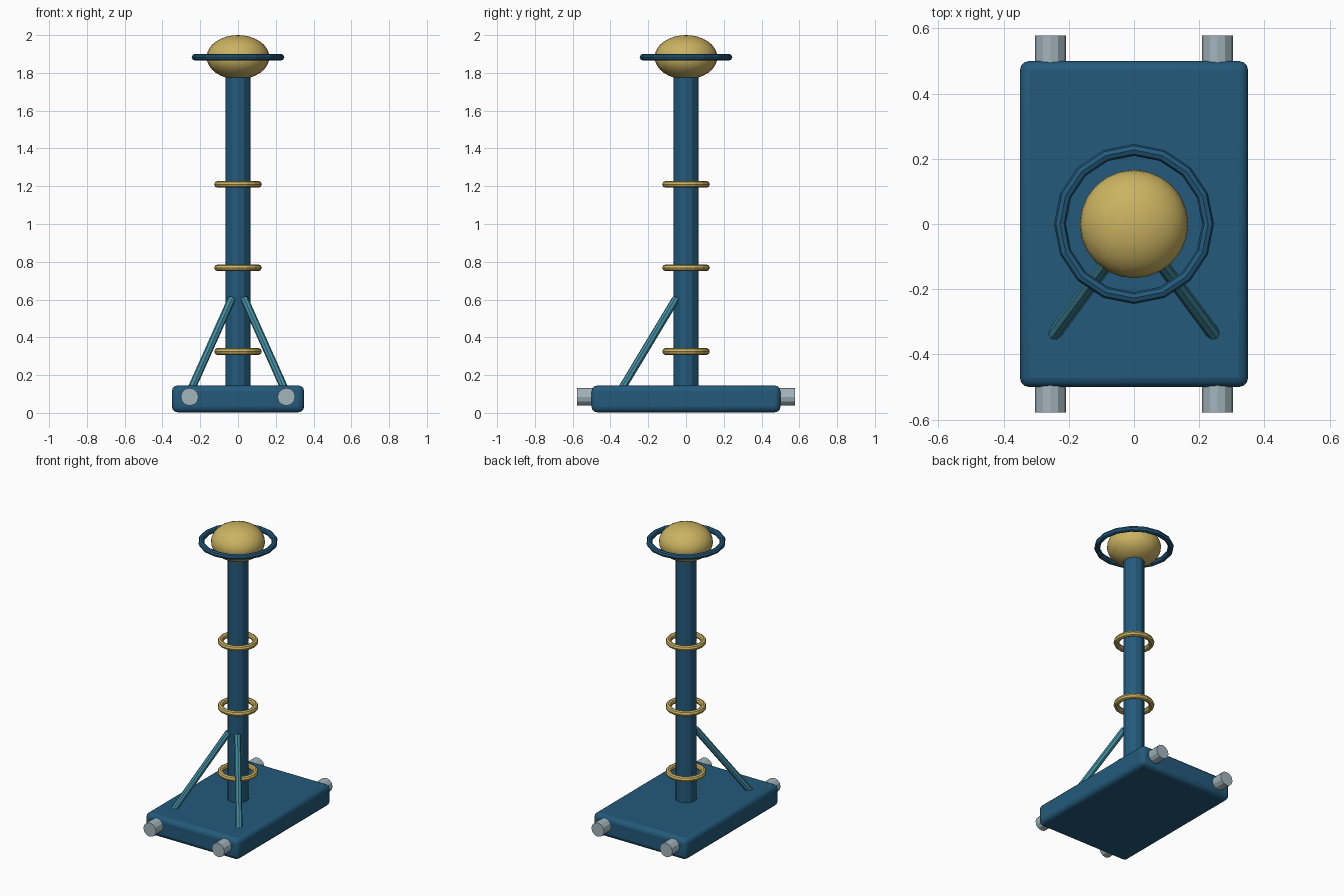
import bpy
from mathutils import Vector

cube = bpy.data.objects.get("Cube")
if cube:
    bpy.data.objects.remove(cube, do_unlink=True)


def material(name, rgb):
    mat = bpy.data.materials.new(name)
    mat.use_nodes = True
    mat.diffuse_color = (*rgb, 1)
    mat.node_tree.nodes["Principled BSDF"].inputs["Base Color"].default_value = (*rgb, 1)
    return mat


NAVY = material("navy blue", (0.017, 0.102, 0.2))
GOLD = material("brass gold", (0.6, 0.45, 0.12))
TEAL = material("teal", (0.055, 0.27, 0.36))
STEEL = material("pale steel", (0.36, 0.46, 0.5))


def finish(name, mat):
    obj = bpy.context.object
    obj.name = name
    obj.data.materials.append(mat)
    return obj


def rod(name, start, end, radius, sides, mat):
    """Cylinder stretched between two points."""
    start, end = Vector(start), Vector(end)
    axis = end - start
    bpy.ops.mesh.primitive_cylinder_add(
        vertices=sides, radius=radius, depth=axis.length, location=(start + end) / 2,
        rotation=axis.to_track_quat("Z", "Y").to_euler())
    return finish(name, mat)


def ring(name, z, major, mat):
    bpy.ops.mesh.primitive_torus_add(
        major_segments=16, minor_segments=8, major_radius=major,
        minor_radius=0.018, location=(0, 0, z))
    return finish(name, mat)


# Rounded base slab
bpy.ops.mesh.primitive_cube_add(size=1, location=(0, 0, 0.074))
base = finish("base", NAVY)
base.scale = (0.7, 1, 0.142)
bpy.ops.object.transform_apply(location=False, rotation=False, scale=True)
bevel = base.modifiers.new("rounded edges", "BEVEL")
bevel.width = 0.03
bevel.segments = 3
bpy.ops.object.shade_smooth_by_angle()

# Column and its loose rings
rod("column", (0, 0, 0.1), (0, 0, 1.8), 0.066, 12, NAVY)
for i, z in enumerate((0.325, 0.768, 1.21)):
    ring(f"column_ring_{i + 1}", z, 0.108, GOLD)

# Flattened ball with a halo ring
bpy.ops.mesh.primitive_uv_sphere_add(segments=24, ring_count=16, radius=1, location=(0, 0, 1.883))
ball = finish("ball", GOLD)
ball.scale = (0.166, 0.166, 0.117)
bpy.ops.object.shade_smooth()
ring("halo_ring", 1.883, 0.227, NAVY)

# Mirrored struts and pegs
for side, s in (("left", 1), ("right", -1)):
    rod(f"{side}_strut", (s * 0.25, -0.345, 0.12), (s * 0.033, -0.053, 0.605), 0.021, 8, TEAL)
    for end, e in (("front", -1), ("back", 1)):
        rod(f"{end}_{side}_peg", (s * 0.256, e * 0.42, 0.085),
            (s * 0.256, e * 0.578, 0.085), 0.047, 12, STEEL)
